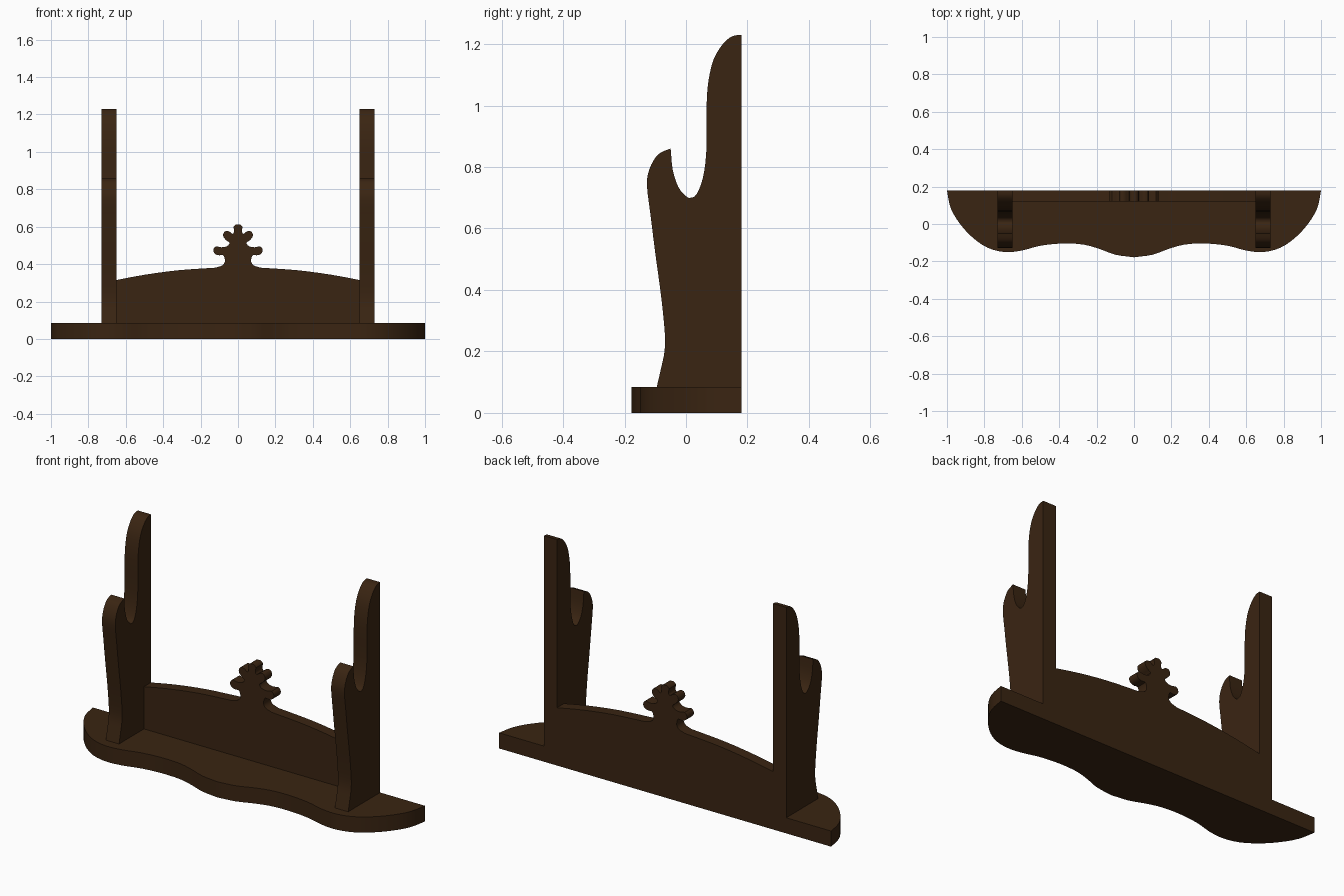
import bpy
import bmesh
import math
from mathutils import Vector

if "Cube" in bpy.data.objects:
    bpy.data.objects.remove(bpy.data.objects["Cube"])

wood = bpy.data.materials.new("dark_brown_wood")
wood.diffuse_color = (0.042, 0.018, 0.006, 1.0)
wood.use_nodes = True
wood.node_tree.nodes["Principled BSDF"].inputs["Base Color"].default_value = wood.diffuse_color


def smooth_path(pts, steps=3):
    """Catmull-Rom curve through the points."""
    p = [Vector(q) for q in pts]
    p = [2 * p[0] - p[1]] + p + [2 * p[-1] - p[-2]]
    out = []
    for i in range(1, len(p) - 2):
        a, b, c, d = p[i - 1:i + 3]
        for s in range(steps):
            t = s / steps
            out.append(0.5 * (2 * b + (c - a) * t + (2 * a - 5 * b + 4 * c - d) * t * t
                              + (3 * b - a - 3 * c + d) * t ** 3))
    return [tuple(v) for v in out] + [tuple(pts[-1])]


def mirrored(half):
    """Path from x > 0 to x = 0, continued on the other side."""
    return half + [(-x, v) for x, v in reversed(half[:-1])]


def extrude_profile(name, outline, place, depth):
    """Solid slab from a 2D outline; place maps 2D points to 3D."""
    bm = bmesh.new()
    face = bm.faces.new([bm.verts.new(place(u, v)) for u, v in outline])
    res = bmesh.ops.extrude_face_region(bm, geom=[face])
    moved = [g for g in res["geom"] if isinstance(g, bmesh.types.BMVert)]
    bmesh.ops.translate(bm, verts=moved, vec=depth)
    bmesh.ops.recalc_face_normals(bm, faces=bm.faces)
    mesh = bpy.data.meshes.new(name)
    bm.to_mesh(mesh)
    bm.free()
    mesh.materials.append(wood)
    obj = bpy.data.objects.new(name, mesh)
    bpy.context.collection.objects.link(obj)
    bpy.ops.object.select_all(action='DESELECT')
    obj.select_set(True)
    bpy.context.view_layer.objects.active = obj
    bpy.ops.object.shade_smooth_by_angle(angle=math.radians(30))
    return obj


BASE_TOP, BACK = 0.085, 0.18

# Base board with a wavy front edge
base_half = smooth_path([
    (1.0, BACK), (0.98, 0.085), (0.93, 0.0), (0.86, -0.075), (0.78, -0.128),
    (0.69, -0.15), (0.6, -0.142), (0.5, -0.116), (0.38, -0.104), (0.27, -0.11),
    (0.18, -0.135), (0.1, -0.164), (0.0, -0.178)])
extrude_profile("base_board", mirrored(base_half),
                lambda u, v: (u, v, 0), (0, 0, BASE_TOP))

# Two uprights with a hook-shaped cradle
hook = smooth_path([
    (-0.095, BASE_TOP), (-0.08, 0.15), (-0.07, 0.2), (-0.069, 0.26), (-0.081, 0.38),
    (-0.1, 0.52), (-0.115, 0.64), (-0.127, 0.74), (-0.12, 0.79), (-0.1, 0.83),
    (-0.08, 0.848), (-0.05, 0.86)])
cradle = smooth_path([
    (-0.05, 0.86), (-0.043, 0.79), (-0.025, 0.735), (0.0, 0.705), (0.015, 0.70),
    (0.035, 0.712), (0.055, 0.765), (0.066, 0.85), (0.067, 1.0), (0.073, 1.08),
    (0.09, 1.15), (0.12, 1.2), (0.15, 1.225), (BACK, 1.23)])
upright = hook + cradle[1:] + [(BACK, BASE_TOP)]
for name, x in (("left_upright", -0.73), ("right_upright", 0.65)):
    extrude_profile(name, upright, lambda u, v, x=x: (x, u, v), (0.08, 0, 0))

# Back panel: arched top edge with a lobed crest in the middle
arch = smooth_path([(0.65, 0.315), (0.5, 0.343), (0.32, 0.367), (0.12, 0.381)])
crest = smooth_path([
    (0.12, 0.381), (0.085, 0.393), (0.07, 0.415), (0.078, 0.447), (0.1, 0.447),
    (0.123, 0.454), (0.132, 0.475), (0.118, 0.495), (0.09, 0.49), (0.06, 0.495),
    (0.045, 0.513), (0.066, 0.53), (0.08, 0.553), (0.07, 0.575), (0.048, 0.575),
    (0.028, 0.562), (0.02, 0.578), (0.024, 0.598), (0.012, 0.611), (0.0, 0.612)])
panel = [(0.65, BASE_TOP)] + arch + crest[1:]
extrude_profile("back_panel", mirrored(panel),
                lambda u, v: (u, 0.12, v), (0, BACK - 0.12, 0))
